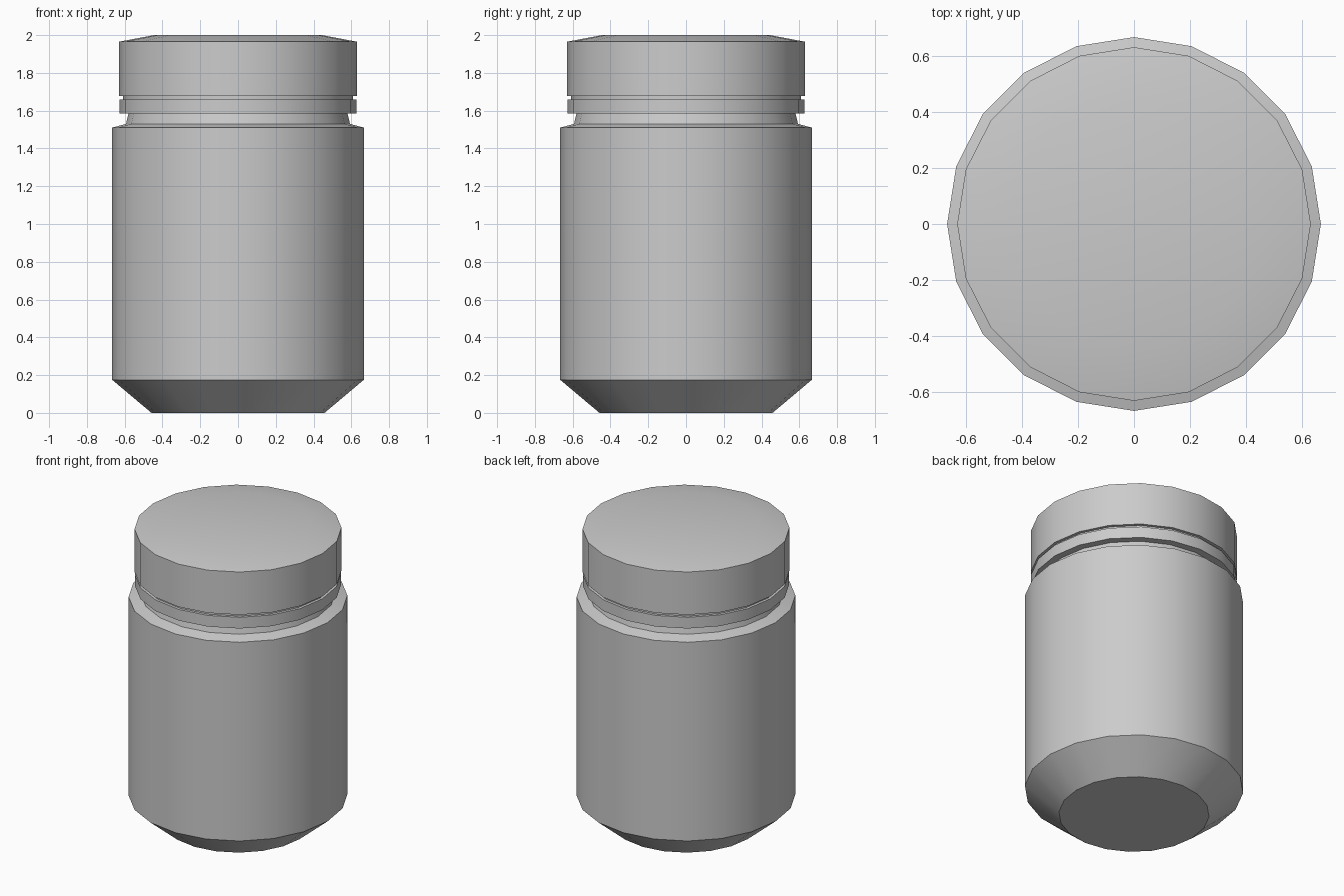
import bpy, math

if "Cube" in bpy.data.objects:
    bpy.data.objects.remove(bpy.data.objects["Cube"])

SIDES = 20


def lathe(name, profile):
    """Revolve (radius, z) points around z; radius 0 ends become flat n-gon caps."""
    caps = [profile[0][0] == 0, profile[-1][0] == 0]
    rings = [p for p in profile if p[0] > 0]
    verts = [(r * math.cos(2 * math.pi * i / SIDES), r * math.sin(2 * math.pi * i / SIDES), z)
             for r, z in rings for i in range(SIDES)]
    faces = []
    for k in range(len(rings) - 1):
        a, b = k * SIDES, (k + 1) * SIDES
        for i in range(SIDES):
            j = (i + 1) % SIDES
            faces.append((a + i, a + j, b + j, b + i))
    if caps[0]:
        faces.append(tuple(reversed(range(SIDES))))
    if caps[1]:
        faces.append(tuple(range(len(verts) - SIDES, len(verts))))
    mesh = bpy.data.meshes.new(name)
    mesh.from_pydata(verts, [], faces)
    obj = bpy.data.objects.new(name, mesh)
    bpy.context.collection.objects.link(obj)
    bpy.ops.object.select_all(action='DESELECT')
    obj.select_set(True)
    bpy.context.view_layer.objects.active = obj
    bpy.ops.object.shade_smooth_by_angle(angle=math.radians(30))
    return obj


# Jar with tapered base, sloped shoulder and neck
lathe("jar_body", [(0, 0), (0.458, 0), (0.666, 0.175), (0.666, 1.51),
                   (0.593, 1.53), (0.58, 1.585)])

# Seal ring below the lid, with the narrow groove above it
lathe("seal_ring", [(0.58, 1.585), (0.628, 1.585), (0.628, 1.66),
                    (0.61, 1.66), (0.61, 1.678)])

# Lid with a gently chamfered top
lathe("lid", [(0.61, 1.678), (0.63, 1.678), (0.63, 1.965), (0.445, 2.0), (0, 2.0)])
